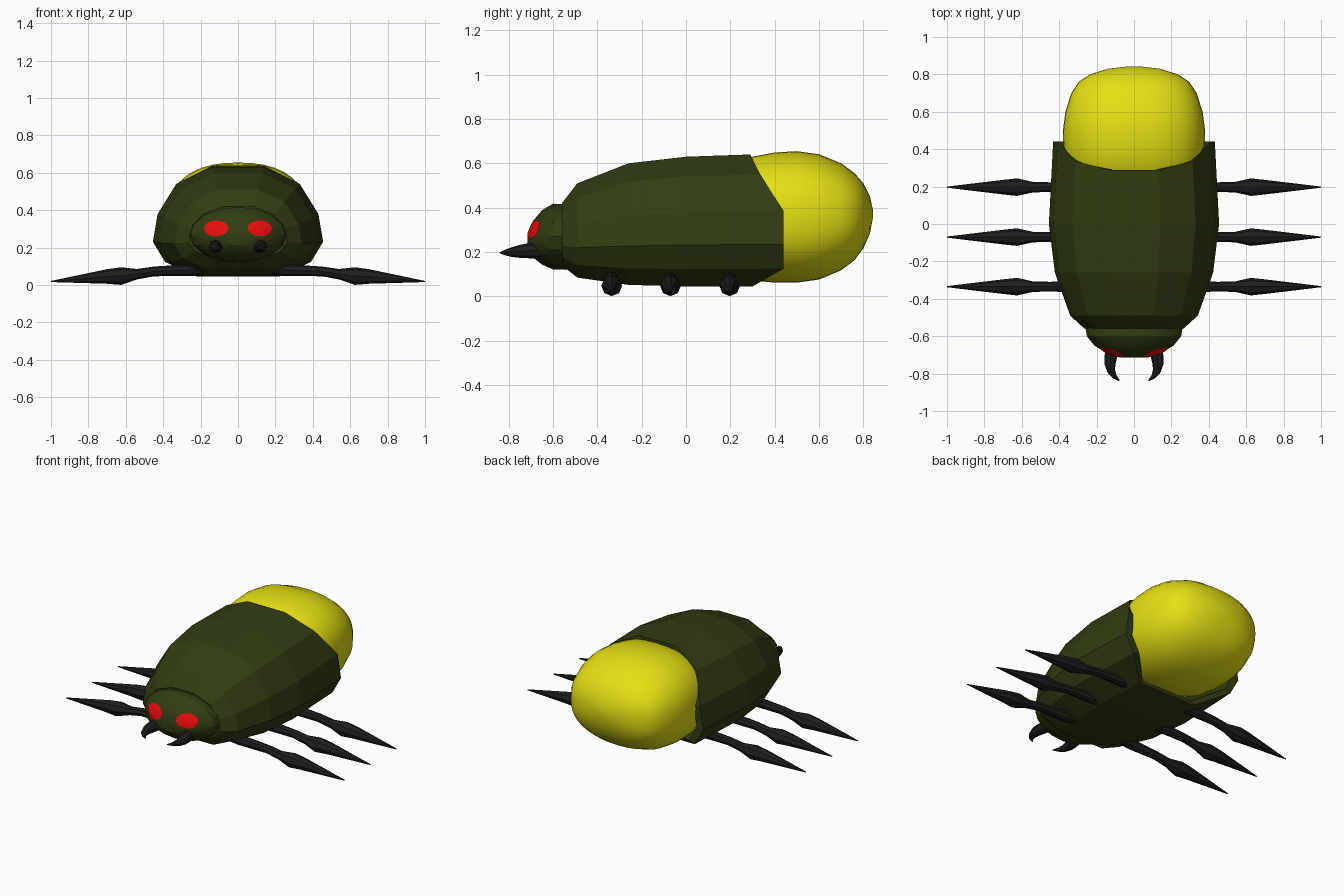
import bpy, bmesh, math
from mathutils import Vector

if "Cube" in bpy.data.objects:
    bpy.data.objects.remove(bpy.data.objects["Cube"])


def material(name, rgb):
    m = bpy.data.materials.new(name)
    m.diffuse_color = (*rgb, 1)
    m.use_nodes = True
    m.node_tree.nodes["Principled BSDF"].inputs["Base Color"].default_value = m.diffuse_color
    return m


GREEN = material("dark green", (0.031, 0.046, 0.006))
YELLOW = material("glow yellow", (0.78, 0.74, 0.007))
BLACK = material("black", (0.013, 0.013, 0.015))
RED = material("red", (0.80, 0.004, 0.004))


def loft(name, rings, mat, smooth=None, caps=(True, True)):
    """Skin a list of equal-length closed rings."""
    bm = bmesh.new()
    vs = [[bm.verts.new(p) for p in r] for r in rings]
    n = len(vs[0])
    for a, b in zip(vs, vs[1:]):
        for i in range(n):
            j = (i + 1) % n
            bm.faces.new((a[i], a[j], b[j], b[i]))
    if caps[0]:
        bm.faces.new(vs[0][::-1])
    if caps[1]:
        bm.faces.new(vs[-1])
    if all(caps):
        bmesh.ops.recalc_face_normals(bm, faces=bm.faces)
    me = bpy.data.meshes.new(name)
    bm.to_mesh(me)
    bm.free()
    me.materials.append(mat)
    ob = bpy.data.objects.new(name, me)
    bpy.context.collection.objects.link(ob)
    if smooth:
        bpy.ops.object.select_all(action='DESELECT')
        ob.select_set(True)
        bpy.context.view_layer.objects.active = ob
        bpy.ops.object.shade_smooth_by_angle(angle=math.radians(smooth))
    return ob


def oval(y, w, zc, h, n, power=2.0):
    """Superellipse ring facing along y."""
    pts = []
    for i in range(n):
        a = 2 * math.pi * i / n
        c, s = math.cos(a), math.sin(a)
        pts.append((w * math.copysign(abs(c) ** (2 / power), c), y,
                    zc + h * math.copysign(abs(s) ** (2 / power), s)))
    return pts


# Faceted body shell: one half section scaled along the body
HALF = [(.14, .645), (.33, .555), (.43, .39), (.455, .24), (.39, .13), (.22, .05)]
BACK_Y = [.29, .335, .44, .44, .44, .30]


def section(ys, sx, bottom, top):
    half = [(x * sx, y, bottom + (top - bottom) * (z - .05) / .595)
            for (x, z), y in zip(HALF, ys)]
    return half + [(-x, y, z) for x, y, z in reversed(half)]


shell = [section([y] * 6, sx, b, t) for y, sx, b, t in
         [(-.56, .58, .14, .42), (-.49, .75, .085, .51),
          (-.26, .93, .052, .60), (.0, 1.0, .045, .63)]]
back = section(BACK_Y, .95, .045, .64)
shell.append(back)
# inward lip and recessed back wall
shell.append([(x * .89, y, .34 + (z - .34) * .93) for x, y, z in back])
shell.append([(x * .75, .2, .34 + (z - .34) * .75) for x, y, z in back])
loft("body_shell", shell, GREEN)

# Smooth glowing abdomen: y, half width, bottom, top
ABDOMEN = [(.15, .25, .17, .50), (.22, .335, .10, .58), (.3, .365, .072, .630),
           (.4, .378, .062, .649), (.5, .380, .062, .655), (.6, .367, .076, .641),
           (.7, .335, .118, .600), (.76, .295, .163, .556), (.8, .235, .217, .510),
           (.83, .140, .285, .450), (.843, .03, .355, .390)]
loft("abdomen", [oval(y, w, (b + t) / 2, (t - b) / 2, 40, 2.35)
                 for y, w, b, t in ABDOMEN], YELLOW, 60)

# Head
HEAD = [(-.54, .262, .268, .148), (-.60, .252, .270, .148), (-.65, .212, .266, .122),
        (-.69, .145, .258, .082), (-.714, .065, .250, .038)]
head = loft("head", [oval(y, w, z, h, 16) for y, w, z, h in HEAD], GREEN, 25)

for side, sx in (("right", 1), ("left", -1)):
    # Eyes: oval plates wrapped onto the head
    nrm = Vector((.45 * sx, -1, .5)).normalized()
    u = Vector((0, 0, 1)).cross(nrm).normalized()
    v = nrm.cross(u)
    centre = Vector((.115 * sx, -.69, .302))
    rings = [[centre + nrm * .01 + (u * math.cos(a) * .07 + v * math.sin(a) * .048) * k
              for a in (2 * math.pi * i / 20 for i in range(20))]
             for k in (1, .75, .5, .25)]
    eye = loft(side + "_eye", rings, RED, caps=(False, True))
    wrap = eye.modifiers.new("wrap", 'SHRINKWRAP')
    wrap.target = head
    wrap.wrap_mode = 'ABOVE_SURFACE'
    wrap.offset = .005

    # Curved mandibles: x, y, z, radius
    JAW = [(.113, -.66, .208, .036), (.124, -.71, .206, .034), (.128, -.75, .203, .029),
           (.122, -.785, .200, .022), (.105, -.815, .198, .013), (.078, -.838, .196, .003)]
    rings = []
    for i, (x, y, z, r) in enumerate(JAW):
        p, q = JAW[max(i - 1, 0)], JAW[min(i + 1, len(JAW) - 1)]
        t = Vector((q[0] - p[0], q[1] - p[1], 0)).normalized()
        across = Vector((-t.y, t.x, 0))
        ring = []
        for k in range(8):
            a = 2 * math.pi * k / 8
            pt = Vector((x, y, z)) + across * r * math.cos(a) + Vector((0, 0, r * math.sin(a)))
            ring.append((pt.x * sx, pt.y, pt.z))
        rings.append(ring)
    loft(side + "_mandible", rings, BLACK, 40)

    # Legs: x, z, radius
    LEG = [(.17, .083, .012), (.19, .082, .028), (.25, .080, .032), (.45, .073, .026),
           (.54, .058, .028), (.625, .048, .047), (.70, .046, .039), (1.0, .019, .003)]
    for name, y in (("front", -.335), ("middle", -.07), ("rear", .197)):
        rings = [[(x * sx, y + r * math.cos(a), z + r * math.sin(a))
                  for a in (2 * math.pi * k / 8 for k in range(8))] for x, z, r in LEG]
        loft(f"{side}_{name}_leg", rings, BLACK, 30)
